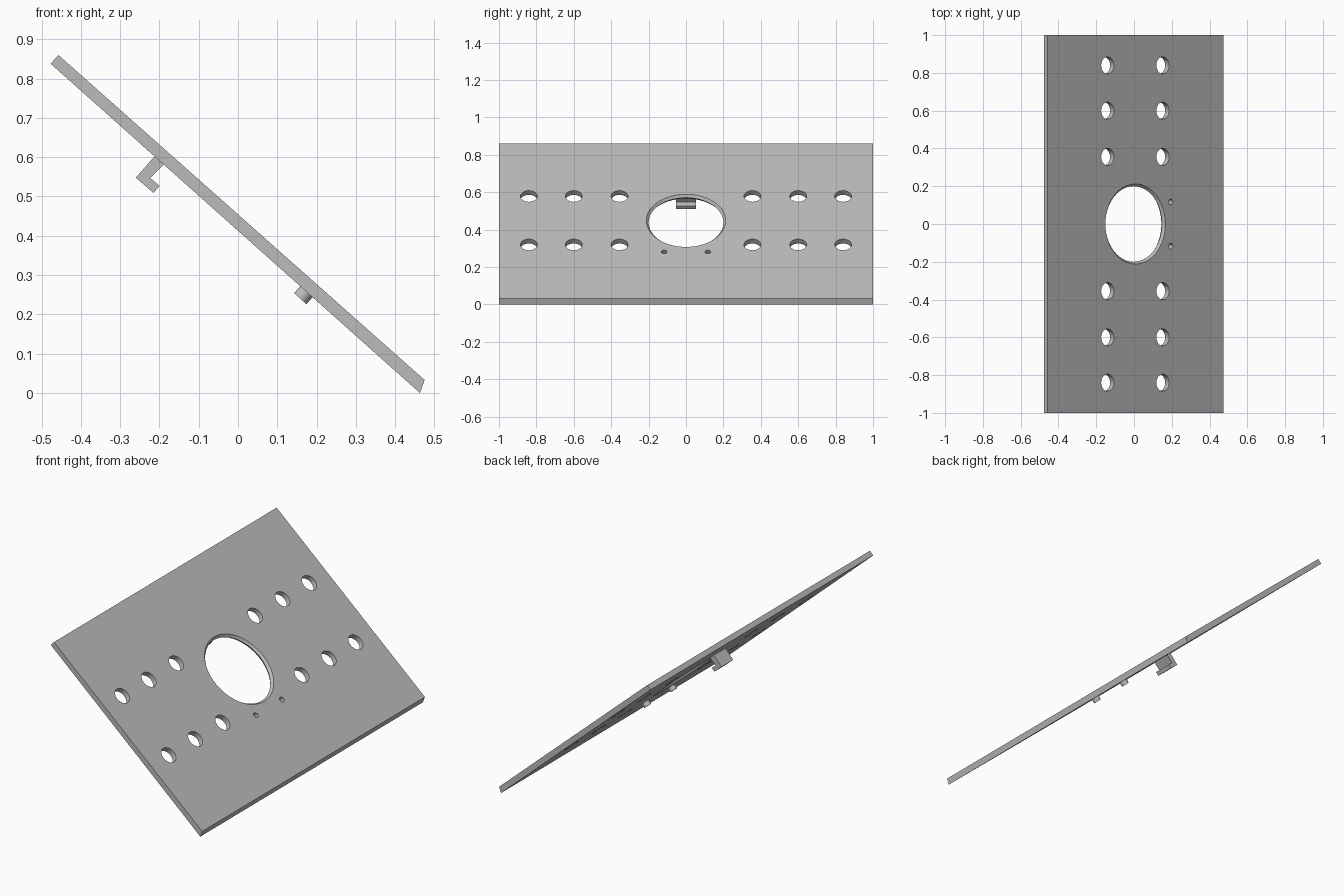
import bpy, bmesh, math
from mathutils import Matrix

cube = bpy.data.objects.get("Cube")
if cube:
    bpy.data.objects.remove(cube, do_unlink=True)

grey = bpy.data.materials.new("plain grey")
grey.use_nodes = True
grey.diffuse_color = (0.5, 0.5, 0.5, 1)
grey.node_tree.nodes["Principled BSDF"].inputs["Base Color"].default_value = (0.5, 0.5, 0.5, 1)

SLOPE = math.radians(41.6)
THICK = 0.03


def finish(name, bm):
    bmesh.ops.recalc_face_normals(bm, faces=bm.faces)
    mesh = bpy.data.meshes.new(name)
    bm.to_mesh(mesh)
    bm.free()
    mesh.materials.append(grey)
    obj = bpy.data.objects.new(name, mesh)
    bpy.context.collection.objects.link(obj)
    return obj


def prism(name, profile, half_width):
    """Side profile in x, z drawn out along y."""
    bm = bmesh.new()
    face = bm.faces.new([bm.verts.new((x, -half_width, z)) for x, z in profile])
    out = bmesh.ops.extrude_face_region(bm, geom=[face])["geom"]
    moved = [v for v in out if isinstance(v, bmesh.types.BMVert)]
    bmesh.ops.translate(bm, verts=moved, vec=(0, 2 * half_width, 0))
    return finish(name, bm)


def lathe(bm, profile, x, y, closed=False, sides=48):
    """Turned shape square to the plate; profile holds radius and depth."""
    top = 0.86 - (x + 0.457) * math.tan(SLOPE)
    place = Matrix.Translation((x, y, top)) @ Matrix.Rotation(SLOPE, 4, 'Y')
    rings = []
    for radius, depth in profile:
        ring = bmesh.ops.create_circle(bm, radius=radius, segments=sides,
                                       matrix=place @ Matrix.Translation((0, 0, -depth)))
        rings.append(ring["verts"])
    pairs = list(zip(rings, rings[1:]))
    if closed:
        pairs.append((rings[-1], rings[0]))
    else:
        bm.faces.new(rings[0])
        bm.faces.new(rings[-1])
    for a, b in pairs:
        for i in range(sides):
            j = (i + 1) % sides
            bm.faces.new((a[i], a[j], b[j], b[i]))


def smooth(obj):
    bpy.ops.object.select_all(action='DESELECT')
    obj.select_set(True)
    bpy.context.view_layer.objects.active = obj
    bpy.ops.object.shade_smooth_by_angle(angle=math.radians(30))


# Sloping plate
plate = prism("sloping_plate", [(-0.457, 0.86), (0.475, 0.033),
                                (0.463, 0.0), (-0.477, 0.838)], 1.0)

# Cutters: two rows of round holes, waisted centre opening, two pin holes
bm = bmesh.new()
for y in (0.355, 0.6, 0.84):
    for side in (-1, 1):
        for x in (-0.14, 0.152):
            lathe(bm, [(0.045, -0.02), (0.045, 0.05)], x, side * y)
for side in (-1, 1):
    lathe(bm, [(0.015, -0.02), (0.015, 0.05)], 0.195, side * 0.117)
lathe(bm, [(0.212, -0.02), (0.212, 0), (0.2, THICK * 0.45),
           (0.212, THICK), (0.212, 0.05)], 0.007, 0, sides=96)
cutter = finish("hole_cutter", bm)
cutter.hide_render = True

cut = plate.modifiers.new("holes", 'BOOLEAN')
cut.operation = 'DIFFERENCE'
cut.solver = 'EXACT'
cut.object = cutter
graph = bpy.context.evaluated_depsgraph_get()
cut_mesh = bpy.data.meshes.new_from_object(plate.evaluated_get(graph))
plate.modifiers.clear()
plate.data = cut_mesh
bpy.data.objects.remove(cutter, do_unlink=True)
smooth(plate)

# Hook under the upper half
prism("cable_hook", [(-0.21, 0.605), (-0.26, 0.548), (-0.215, 0.509),
                     (-0.2, 0.527), (-0.223, 0.547), (-0.188, 0.583)], 0.053)

# Tubular bosses behind the pin holes
for name, side in (("left_boss", 1), ("right_boss", -1)):
    bm = bmesh.new()
    lathe(bm, [(0.021, 0.028), (0.021, 0.055), (0.015, 0.055), (0.015, 0.028)],
          0.195, side * 0.117, closed=True)
    smooth(finish(name, bm))
